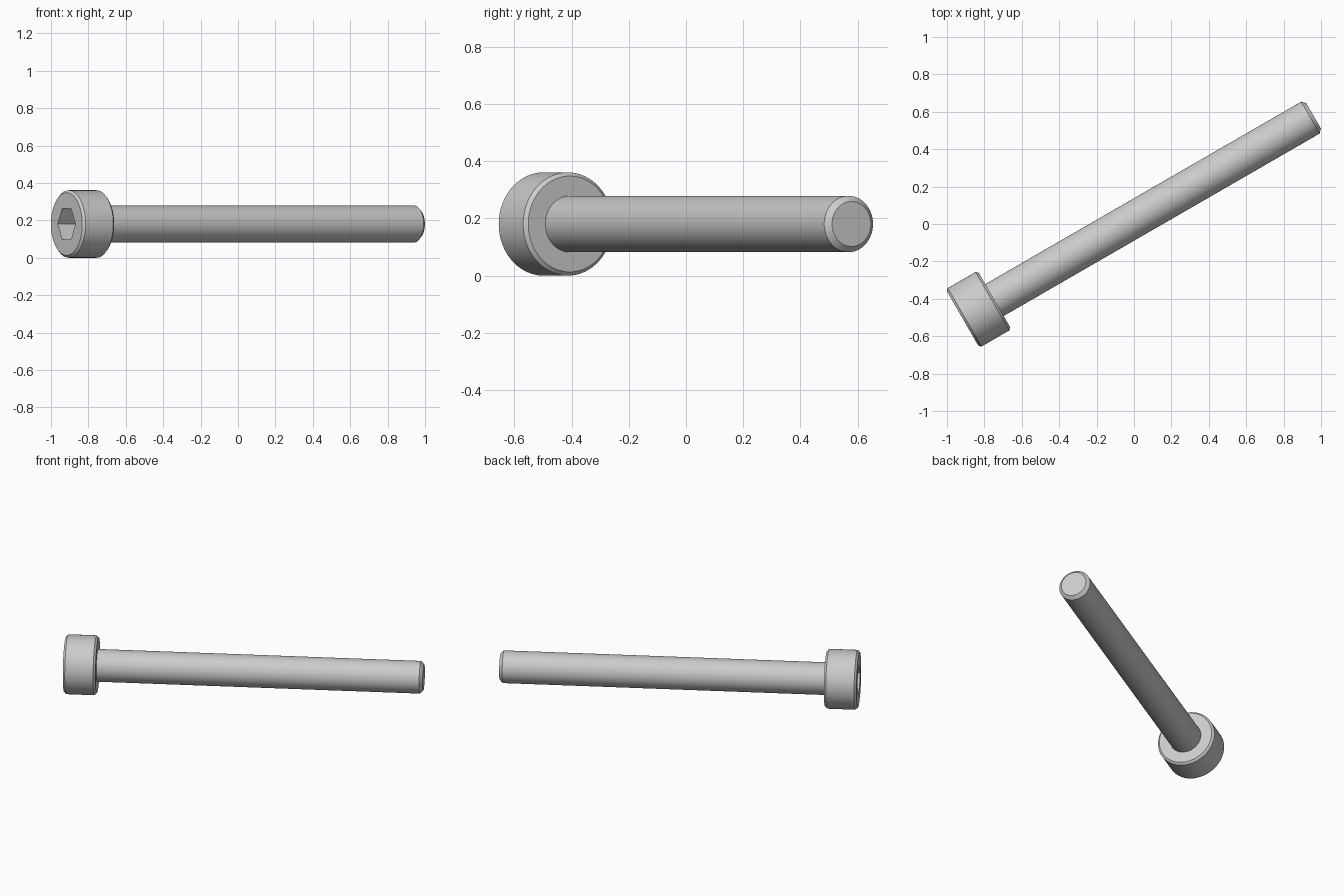
import bpy
import bmesh
from math import cos, sin, pi, radians
from mathutils import Vector

default_cube = bpy.data.objects.get("Cube")
if default_cube:
    bpy.data.objects.remove(default_cube, do_unlink=True)

# Main dimensions, measured along the bolt axis from the head face
HEAD_R, HEAD_LEN, HEAD_CHAMFER = 0.1805, 0.197, 0.013
SHAFT_R, TOTAL_LEN, TIP_CHAMFER = 0.0985, 2.167, 0.02
SOCKET_FLATS, SOCKET_DEPTH = 0.164, 0.12
ANGLE = radians(30)
START = Vector((-0.9165, -0.505, HEAD_R))

# Single grey metal
steel = bpy.data.materials.new("grey steel")
steel.use_nodes = True
grey = (0.6, 0.6, 0.6, 1.0)
steel.diffuse_color = grey
steel.node_tree.nodes["Principled BSDF"].inputs["Base Color"].default_value = grey


def lathe(name, profile, sides):
    """Closed solid turned from (radius, distance) points, laid along the bolt axis."""
    bm = bmesh.new()
    rings = []
    for r, z in profile:
        angles = [pi / 2 + 2 * pi * i / sides for i in range(sides)]
        rings.append([bm.verts.new((r * cos(a), r * sin(a), z)) for a in angles])
    for low, high in zip(rings, rings[1:]):
        for i in range(sides):
            j = (i + 1) % sides
            bm.faces.new((low[i], low[j], high[j], high[i]))
    bm.faces.new(rings[0][::-1])
    bm.faces.new(rings[-1])
    mesh = bpy.data.meshes.new(name)
    bm.to_mesh(mesh)
    bm.free()
    mesh.materials.append(steel)
    obj = bpy.data.objects.new(name, mesh)
    obj.location = START
    obj.rotation_euler = (0, pi / 2, ANGLE)
    bpy.context.collection.objects.link(obj)
    return obj


def activate(obj):
    bpy.ops.object.select_all(action='DESELECT')
    obj.select_set(True)
    bpy.context.view_layer.objects.active = obj


# Cylindrical head, chamfered on both rims
head = lathe("bolt_head", [
    (HEAD_R - HEAD_CHAMFER, 0),
    (HEAD_R, HEAD_CHAMFER),
    (HEAD_R, HEAD_LEN - HEAD_CHAMFER),
    (HEAD_R - HEAD_CHAMFER, HEAD_LEN),
], 96)

# Hexagonal socket cut into the head face
socket_r = SOCKET_FLATS / 2 / cos(pi / 6)
cutter = lathe("socket_cutter", [(socket_r, -0.05), (socket_r, SOCKET_DEPTH)], 6)
cutter.hide_render = True
cut = head.modifiers.new("hex_socket", 'BOOLEAN')
cut.operation = 'DIFFERENCE'
cut.solver = 'EXACT'
cut.object = cutter
activate(head)
bpy.ops.object.modifier_apply(modifier=cut.name)
bpy.data.objects.remove(cutter, do_unlink=True)

# Plain shaft with a chamfered tip
shaft = lathe("bolt_shaft", [
    (SHAFT_R, HEAD_LEN - 0.01),
    (SHAFT_R, TOTAL_LEN - TIP_CHAMFER),
    (SHAFT_R - TIP_CHAMFER, TOTAL_LEN),
], 96)

# Smooth round walls, crisp chamfers and socket edges
for part in (head, shaft):
    activate(part)
    bpy.ops.object.shade_smooth_by_angle(angle=radians(30))
